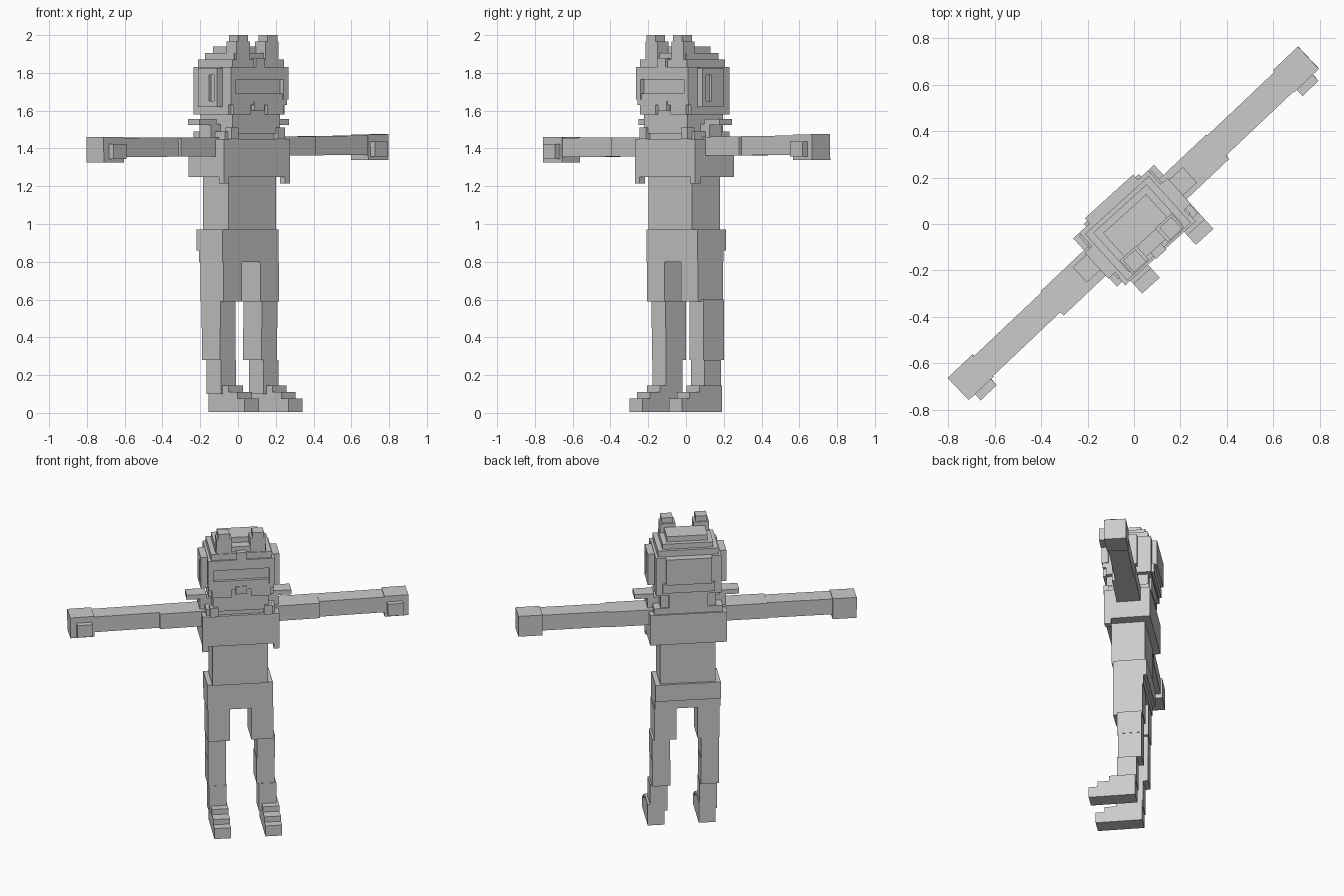
import bpy
import bmesh
from math import radians
from mathutils import Matrix, Vector

cube = bpy.data.objects.get("Cube")
if cube:
    bpy.data.objects.remove(cube, do_unlink=True)

grey = bpy.data.materials.new("plain_grey")
grey.use_nodes = True
colour = (0.6, 0.6, 0.6, 1)
grey.diffuse_color = colour
grey.node_tree.nodes["Principled BSDF"].inputs["Base Color"].default_value = colour

# The figure stands turned about z; arms twist slightly about the shoulders
STANCE = Matrix.Rotation(radians(42.2), 4, 'Z')
SHOULDER = Matrix.Translation((0, 0, 1.41))
ARMS = (STANCE @ Matrix.Rotation(radians(1.2), 4, 'Z') @ SHOULDER
        @ Matrix.Rotation(radians(-0.4), 4, 'Y') @ SHOULDER.inverted())


def blocks(name, boxes, frame=STANCE):
    """One object from boxes given as (x0, x1, y0, y1, z0, z1)."""
    bm = bmesh.new()
    for x0, x1, y0, y1, z0, z1 in boxes:
        size = Vector((x1 - x0, y1 - y0, z1 - z0))
        mid = Vector((x0 + x1, y0 + y1, z0 + z1)) / 2
        bmesh.ops.create_cube(bm, size=1, matrix=frame @ Matrix.Translation(mid)
                              @ Matrix.Diagonal((*size, 1)))
    mesh = bpy.data.meshes.new(name)
    bm.to_mesh(mesh)
    bm.free()
    mesh.materials.append(grey)
    obj = bpy.data.objects.new(name, mesh)
    bpy.context.scene.collection.objects.link(obj)
    return obj


def sided(side, boxes, shift=0):
    """Place boxes on the left (1) or right (-1) side."""
    out = []
    for x0, x1, *rest in boxes:
        a, b = sorted((side * x0 + shift, side * x1 + shift))
        out.append((a, b, *rest))
    return out


def both(boxes):
    return sided(1, boxes) + sided(-1, boxes)


# Trunk
blocks("hips", [(-.2, .2, -.1, .085, .8, .97), (-.2, .2, .08, .105, .86, .97)])
blocks("waist", [(-.17, .17, -.113, .09, .97, 1.25)])
blocks("chest", [(-.235, .235, -.15, .13, 1.25, 1.45),
                 (-.21, .21, -.13, .12, 1.45, 1.49)])
blocks("chest_tabs", both([(.2, .235, -.15, -.11, 1.215, 1.25),
                           (.14, .19, -.16, -.11, 1.45, 1.51)]))
blocks("shoulder_pads", both([(.2, .32, -.05, .04, 1.525, 1.555),
                              (.17, .24, -.05, .04, 1.45, 1.53)]))

for side, label in ((1, "left"), (-1, "right")):
    # Legs
    blocks(label + "_shorts", sided(side, [(.065, .2, -.1, .08, .59, .8)], .004))
    blocks(label + "_leg", sided(side, [(.095, .205, -.073, .075, .45, .6),
                                        (.093, .203, -.07, .075, .28, .45)], .012))
    blocks(label + "_shin", sided(side, [(.098, .205, -.072, .045, .1, .28)], .02))
    blocks(label + "_foot", sided(side, [(.105, .207, -.245, .04, .005, .075),
                                         (.105, .207, -.19, .04, .075, .11),
                                         (.105, .207, -.12, .04, .11, .145)], .032))
    # Arms
    blocks(label + "_upper_arm", sided(side, [(.2, .49, -.078, .066, 1.36, 1.46)]), ARMS)
    blocks(label + "_forearm", sided(side, [(.49, .9, -.058, .06, 1.36, 1.462)]), ARMS)
    blocks(label + "_hand", sided(side, [(.89, 1.037, -.062, .07, 1.332, 1.468)]), ARMS)
    blocks(label + "_thumb", sided(side, [(.905, 1.0, -.098, -.06, 1.35, 1.43)]), ARMS)

# Head, stacked from jaw to crown
blocks("jaw", [(-.17, .17, -.145, .11, 1.48, 1.6)])
blocks("skull", [(-.2, .2, -.145, .13, 1.58, 1.83)])
blocks("crown", [(-.185, .185, -.16, .11, 1.83, 1.87),
                 (-.155, .155, -.14, .09, 1.87, 1.905),
                 (-.125, .125, -.08, .06, 1.905, 1.94)])
blocks("horns", both([(.055, .15, -.155, -.075, 1.87, 1.965),
                      (.07, .14, -.155, -.085, 1.965, 2.0)]))

# Face around the recessed visor slot
blocks("brow", [(-.205, .205, -.17, -.13, 1.765, 1.83)])
blocks("face_sides", both([(.17, .205, -.17, -.13, 1.66, 1.77)]))
blocks("cheeks", [(-.2, .2, -.165, -.13, 1.63, 1.69)]
       + both([(.06, .18, -.165, -.13, 1.58, 1.63)]))
blocks("nose", [(-.035, .035, -.17, -.14, 1.6, 1.65), (-.03, .03, -.175, -.13, 1.83, 1.88)])

# Ear guards: a frame around a recessed panel
blocks("ear_guards", both([(.19, .24, -.1, .05, 1.79, 1.825),
                           (.19, .24, -.1, .05, 1.62, 1.65),
                           (.19, .24, -.1, -.075, 1.65, 1.79),
                           (.19, .24, -.035, .05, 1.65, 1.79),
                           (.19, .225, -.08, .03, 1.65, 1.79)]))

# Back of head
blocks("head_back", [(-.14, .14, .12, .16, 1.66, 1.83),
                     (-.16, .16, .1, .145, 1.6, 1.66),
                     (-.12, .12, .08, .125, 1.49, 1.6)])
